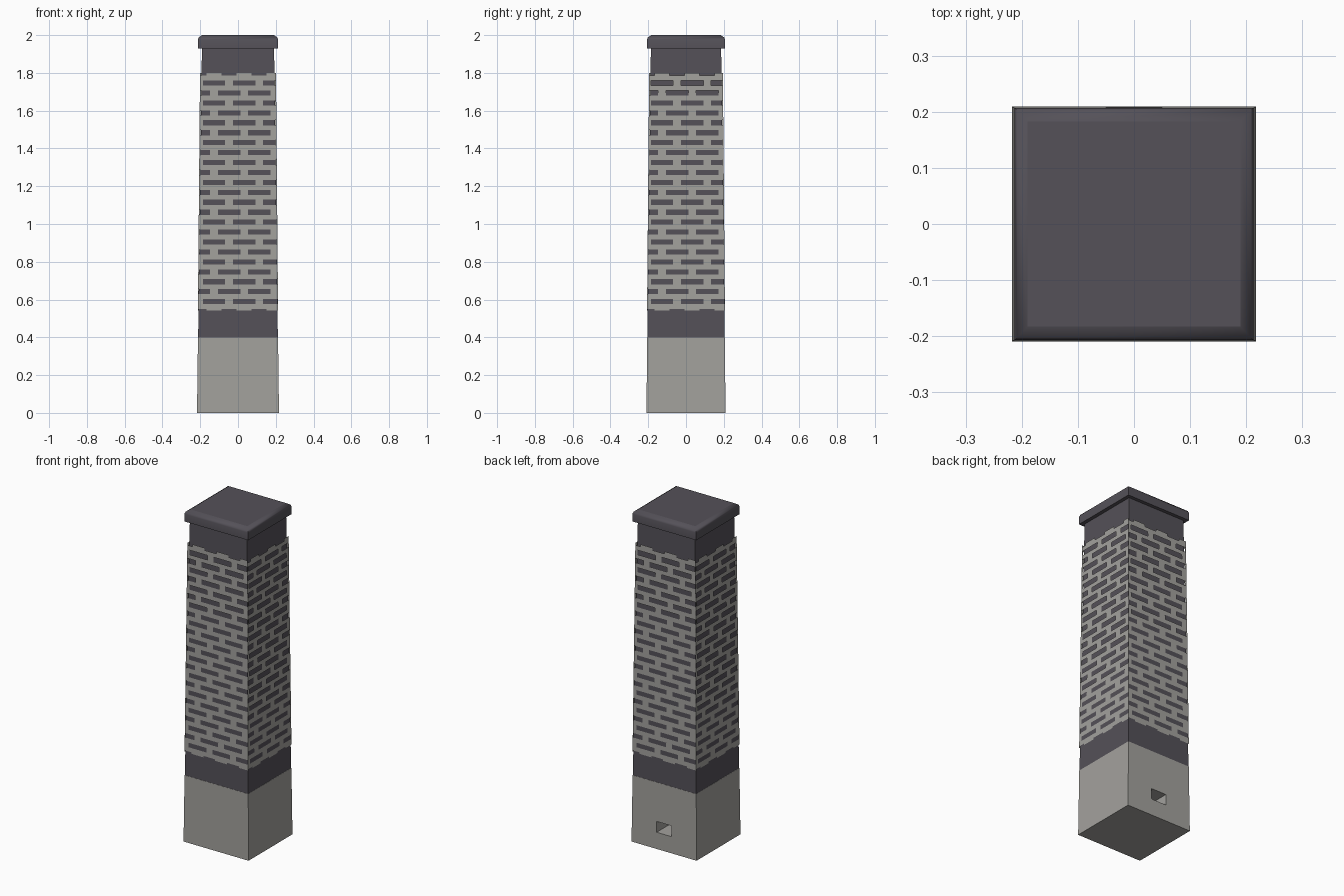
import bpy, bmesh, math

if "Cube" in bpy.data.objects:
    bpy.data.objects.remove(bpy.data.objects["Cube"])


def material(name, rgb):
    m = bpy.data.materials.new(name)
    m.diffuse_color = (*rgb, 1)
    m.use_nodes = True
    m.node_tree.nodes["Principled BSDF"].inputs["Base Color"].default_value = m.diffuse_color
    return m


STONE = material("light_stone", (0.366, 0.358, 0.338))
DARK = material("dark_metal", (0.089, 0.082, 0.098))


def add_object(name, bm, mat):
    me = bpy.data.meshes.new(name)
    bm.to_mesh(me)
    bm.free()
    me.materials.append(mat)
    ob = bpy.data.objects.new(name, me)
    bpy.context.collection.objects.link(ob)
    return ob


def stacked_box(name, sections, mat):
    """Closed solid through rectangles given as (half_x, half_y, z)."""
    bm = bmesh.new()
    rings = [[bm.verts.new((sx * hx, sy * hy, z))
              for sx, sy in ((-1, -1), (1, -1), (1, 1), (-1, 1))]
             for hx, hy, z in sections]
    for a, b in zip(rings, rings[1:]):
        for i in range(4):
            j = (i + 1) % 4
            bm.faces.new((a[i], a[j], b[j], b[i]))
    bm.faces.new(rings[0][::-1])
    bm.faces.new(rings[-1])
    return add_object(name, bm, mat)


# Plinth with a small rectangular opening cut in the back
plinth = stacked_box("plinth", [(0.217, 0.209, 0), (0.212, 0.206, 0.4)], STONE)
cutter = stacked_box("opening_cutter", [(0.05, 0.1, 0.10), (0.05, 0.1, 0.165)], STONE)
cutter.location.y = 0.16
cutter.hide_render = True
mod = plinth.modifiers.new("opening", 'BOOLEAN')
mod.operation = 'DIFFERENCE'
mod.solver = 'EXACT'
mod.object = cutter
bpy.context.view_layer.update()
bpy.context.view_layer.objects.active = plinth
bpy.ops.object.modifier_apply(modifier=mod.name)
bpy.data.objects.remove(cutter)

# Dark tapered core
stacked_box("core", [(0.211, 0.205, 0.4), (0.191, 0.186, 1.935)], DARK)

# Chamfered cap, softly shaded from the sides into the chamfer
cap = stacked_box("cap", [(0.213, 0.207, 1.93), (0.213, 0.207, 1.975),
                          (0.208, 0.202, 1.988), (0.19, 0.183, 2.0)], DARK)
bm = bmesh.new()
bm.from_mesh(cap.data)
for f in bm.faces:
    f.smooth = True
for e in bm.edges:
    top = all(v.co.z > 1.995 for v in e.verts)
    e.smooth = not top and e.calc_face_angle() < math.radians(50)
bm.to_mesh(cap.data)
bm.free()

# Light lattice with staggered slots, one sheet per side of the shaft
ROWS, FIRST, STEP, SLOT_H = 23, 0.589, 0.0526, 0.027
PITCH, BRIDGE, PHASE = 0.159, 0.040, 0.032


def half_widths(z):
    t = (z - 0.4) / 1.53
    return 0.2135 - 0.0135 * t, 0.2075 - 0.0135 * t


def lattice(name, side):
    bm = bmesh.new()

    def point(u, z):
        hx, hy = half_widths(z)
        w, d = (hx, hy) if side % 2 == 0 else (hy, hx)
        u = max(-w, min(w, u))
        return [(u, -d), (d, u), (-u, d), (-d, -u)][side] + (z,)

    def quad(u0, u1, z0, z1):
        bm.faces.new([bm.verts.new(point(u, z)) for u, z in
                      ((u0, z0), (u1, z0), (u1, z1), (u0, z1))])

    # Continuous courses between slot rows
    for r in range(ROWS + 1):
        mid = FIRST + (r - 0.5) * STEP
        h = (STEP - SLOT_H) / 2
        quad(-1, 1, mid - h, mid + h)
    # Bridges between slots; the outermost rows are short ragged stubs
    for r in range(-1, ROWS + 1):
        mid = FIRST + r * STEP
        z0, z1 = mid - SLOT_H / 2, mid + SLOT_H / 2
        if r == -1:
            z0 = z1 - 0.009
        elif r == ROWS:
            z1 = z0 + 0.014
        wide = BRIDGE if 0 <= r < ROWS else 0.08
        shift = PHASE + (0.5 if r % 2 else 0) * PITCH
        limit = half_widths(mid)[side % 2]
        for k in range(-3, 4):
            c = shift + (k + 0.5) * PITCH
            if abs(c) < limit + wide / 2:
                quad(c - wide / 2, c + wide / 2, z0, z1)
    return add_object(name, bm, STONE)


for side, label in enumerate(("front", "right", "back", "left")):
    lattice(label + "_lattice", side)
